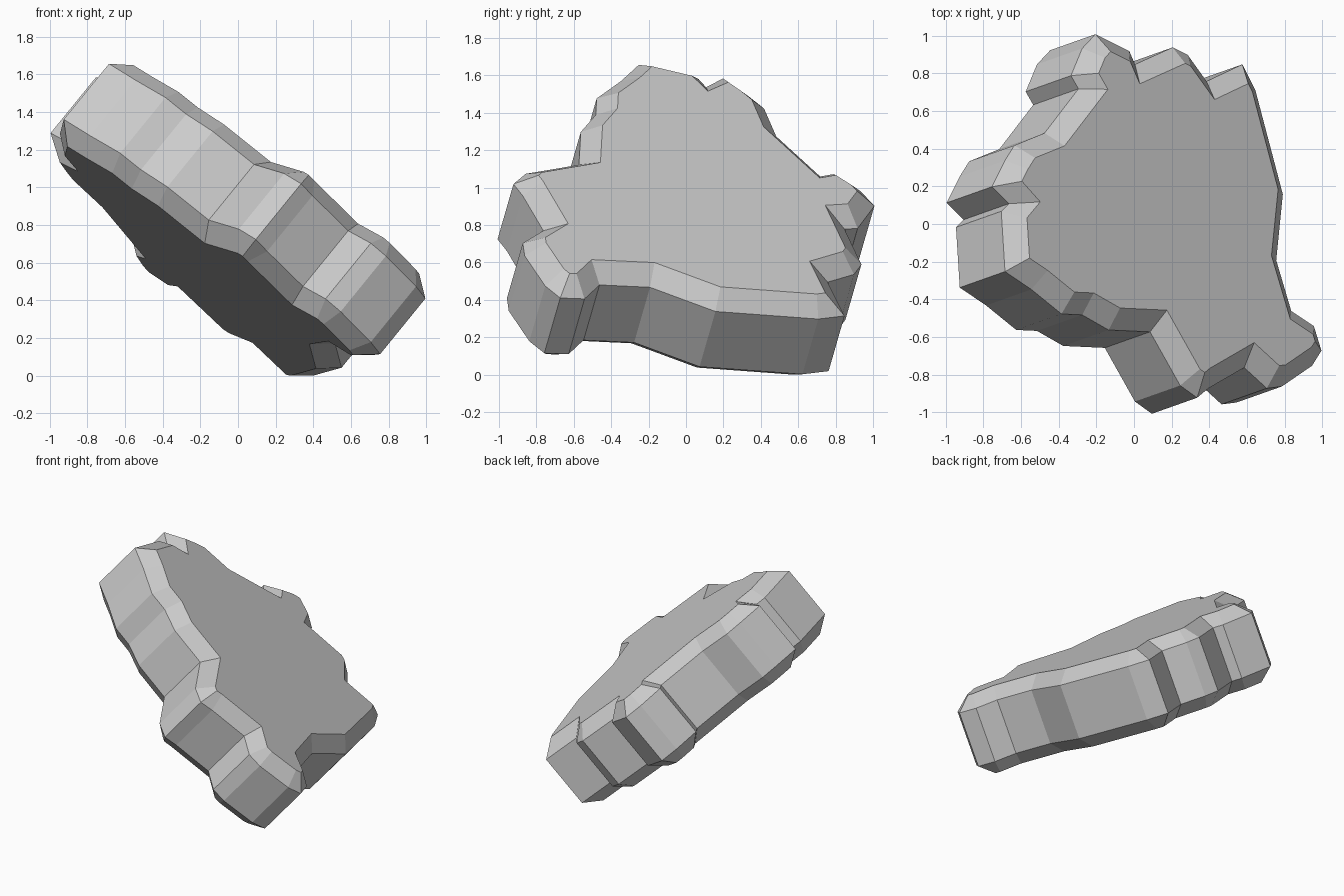
import bpy, bmesh
from mathutils import Vector

if "Cube" in bpy.data.objects:
    bpy.data.objects.remove(bpy.data.objects["Cube"])

# slab orientation: face normal, and plane height of the upper wall edge
N = Vector((0.616, 0.218, 0.757)).normalized()
D, WALL, CHAMFER_H, CHAMFER_W = 0.768, 0.39, 0.09, 0.10

# jagged outline as seen from above (x, y), counter-clockwise
outline = [
    (0.83, -0.47), (0.75, -0.20), (0.785, 0.15), (0.64, 0.70), (0.57, 0.84),
    (0.38, 0.75), (0.28, 0.89), (0.20, 0.93), (0.00, 0.84), (-0.03, 0.91),
    (-0.21, 1.00), (-0.28, 0.925), (-0.34, 0.78), (-0.30, 0.71),
    (-0.48, 0.475), (-0.64, 0.41), (-0.69, 0.33), (-0.76, 0.19),
    (-0.67, 0.10), (-0.71, 0.06), (-0.69, -0.26), (-0.55, -0.355),
    (-0.39, -0.485), (-0.28, -0.49), (-0.14, -0.57), (0.08, -0.58),
    (0.24, -0.865), (0.33, -0.93), (0.39, -0.88), (0.58, -0.77),
    (0.70, -0.88), (0.78, -0.87), (0.94, -0.76), (0.99, -0.68),
    (0.95, -0.55), (0.86, -0.49)]
ring = [Vector((x, y, (D - N.x * x - N.y * y) / N.z)) for x, y in outline]


def inset(points, w):
    """Mitred inward offset within the slab plane."""
    out = []
    for i, p in enumerate(points):
        a = N.cross((p - points[i - 1]).normalized())
        b = N.cross((points[(i + 1) % len(points)] - p).normalized())
        m = (a + b).normalized()
        out.append(p + m * w / max(m.dot(a), 0.7))
    return out


# stacked rings: lower face, wall bottom, wall top, upper face
inner = inset(ring, CHAMFER_W)
layers = [[p - N * (WALL + CHAMFER_H) for p in inner],
          [p - N * WALL for p in ring],
          ring,
          [p + N * CHAMFER_H for p in inner]]
bm = bmesh.new()
loops = [[bm.verts.new(p) for p in layer] for layer in layers]
n = len(ring)
for lo, hi in zip(loops, loops[1:]):
    for i in range(n):
        j = (i + 1) % n
        bm.faces.new((lo[i], lo[j], hi[j], hi[i]))
bm.faces.new(loops[-1])
bm.faces.new(loops[0][::-1])

# rest on the ground, centred
co = [v.co for v in bm.verts]
lo = [min(c[k] for c in co) for k in range(3)]
hi = [max(c[k] for c in co) for k in range(3)]
bmesh.ops.translate(bm, verts=bm.verts, vec=(-(lo[0] + hi[0]) / 2, -(lo[1] + hi[1]) / 2, -lo[2]))
me = bpy.data.meshes.new("rock_slab")
bm.to_mesh(me)
bm.free()
bpy.context.collection.objects.link(bpy.data.objects.new("rock_slab", me))
